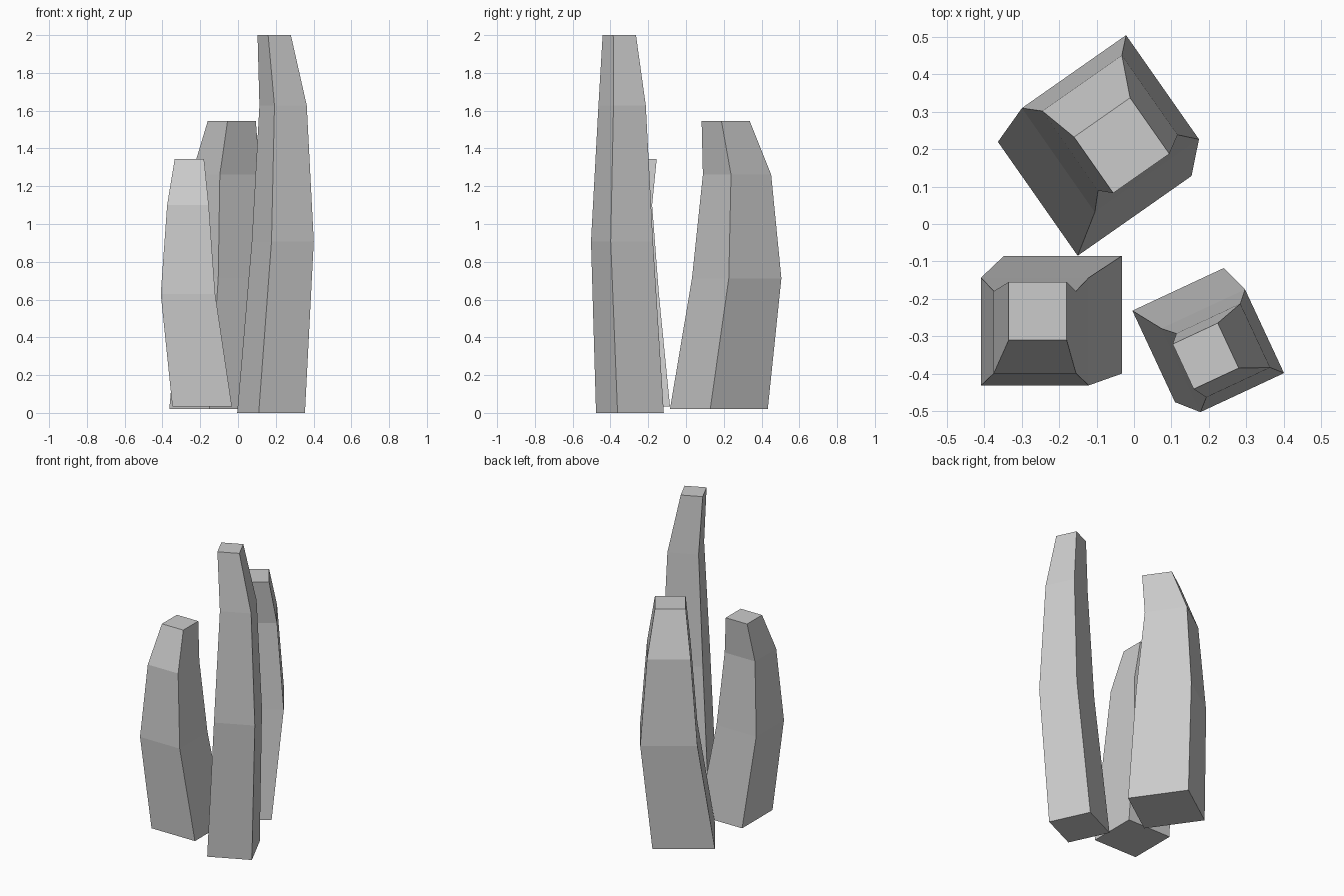
import bpy, bmesh
from math import radians
from mathutils import Matrix, Vector

if "Cube" in bpy.data.objects:
    bpy.data.objects.remove(bpy.data.objects["Cube"])

# Shared leaning shard: (height fraction, centre x, centre y, side)
RINGS = [(0.0, 0.0, 0.0, 0.315),
         (0.454, -0.075, -0.045, 0.288),
         (0.814, -0.075, -0.047, 0.220),
         (1.0, -0.0675, 0.010, 0.155)]


def shard(name, base, height, scale, angle):
    bm = bmesh.new()
    loops = []
    for t, cx, cy, side in RINGS:
        h = side / 2
        loops.append([bm.verts.new((scale * (cx + sx * h), scale * (cy + sy * h), t * height))
                      for sx, sy in ((-1, -1), (1, -1), (1, 1), (-1, 1))])
    # Side walls between neighbouring rings
    for low, high in zip(loops, loops[1:]):
        for i in range(4):
            j = (i + 1) % 4
            bm.faces.new((low[i], low[j], high[j], high[i]))
    # Flat bottom and top
    bm.faces.new(loops[0][::-1])
    bm.faces.new(loops[-1])
    bm.transform(Matrix.Translation(Vector(base)) @ Matrix.Rotation(radians(angle), 4, 'Z'))
    mesh = bpy.data.meshes.new(name)
    bm.to_mesh(mesh)
    bm.free()
    obj = bpy.data.objects.new(name, mesh)
    bpy.context.collection.objects.link(obj)
    return obj


# Three shards leaning outwards from a common middle
shard("tall_shard", (0.175, -0.297, 0.0), 2.0, 0.857, 115)
shard("back_shard", (-0.105, 0.174, 0.02), 1.525, 1.18, 215)
shard("left_shard", (-0.19, -0.2425, 0.035), 1.31, 1.0, 0)
